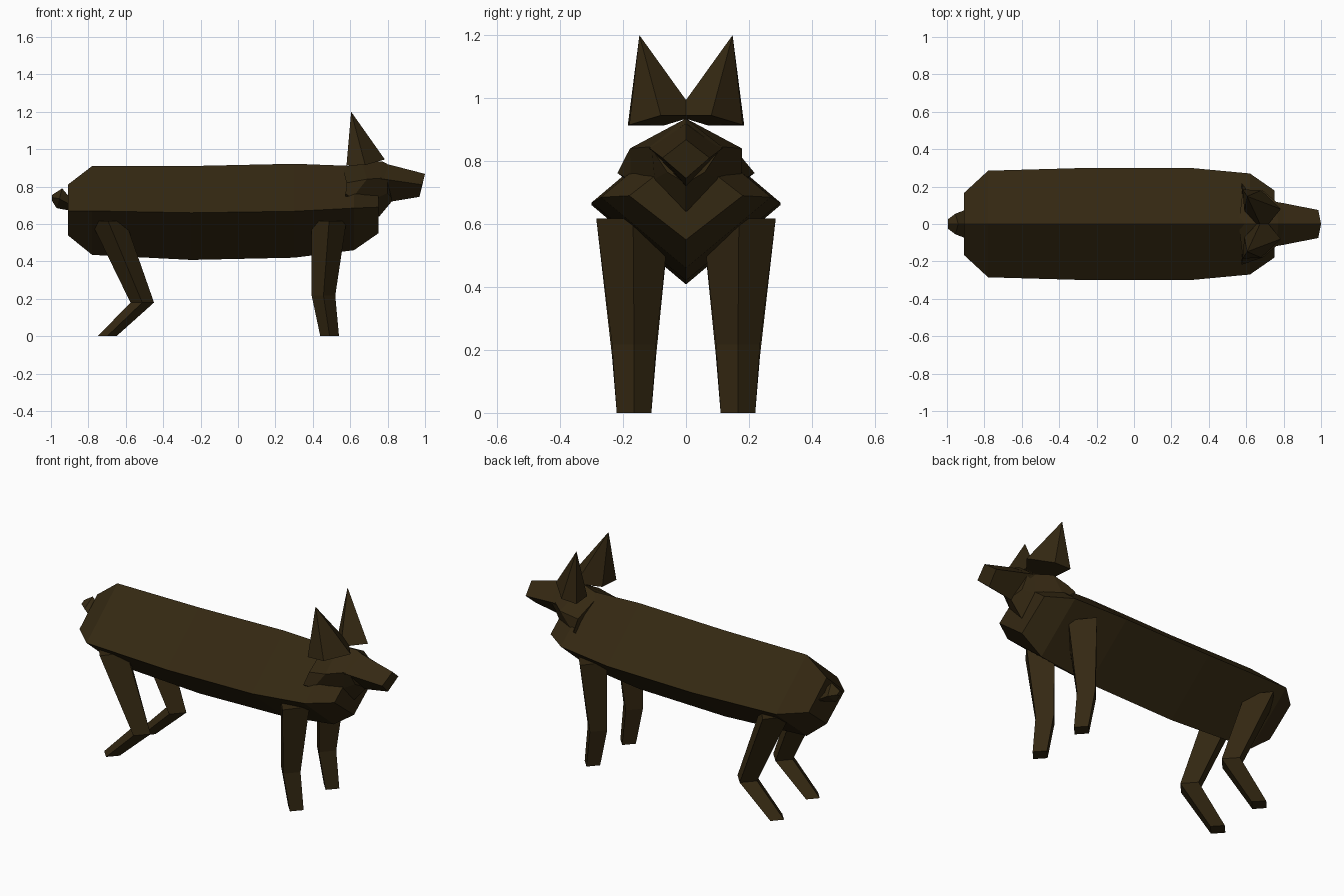
import bpy, bmesh

fur = bpy.data.materials.new("dark brown fur")
fur.diffuse_color = (0.034, 0.021, 0.006, 1)


def make(name, bm):
    bmesh.ops.recalc_face_normals(bm, faces=bm.faces)
    me = bpy.data.meshes.new(name)
    bm.to_mesh(me)
    bm.free()
    me.materials.append(fur)
    ob = bpy.data.objects.new(name, me)
    bpy.context.collection.objects.link(ob)
    return ob


def loft(name, rings):
    """Skin a list of equal-length point rings and cap both ends."""
    bm = bmesh.new()
    vs = [[bm.verts.new(p) for p in r] for r in rings]
    n = len(vs[0])
    for a, b in zip(vs, vs[1:]):
        for i in range(n):
            j = (i + 1) % n
            bm.faces.new((a[i], a[j], b[j], b[i]))
    bm.faces.new(vs[0])
    bm.faces.new(vs[-1])
    return make(name, bm)


def diamond_x(x, w, top, mid, bot, lean=0):
    """Diamond ring across the x axis; lean shifts the top forward."""
    return [(x + lean, 0, top), (x, w, mid), (x - lean, 0, bot), (x, -w, mid)]


def diamond_z(x, y, z, rx, ry):
    return [(x + rx, y, z), (x, y + ry, z), (x - rx, y, z), (x, y - ry, z)]


# body: diamond section along x
loft("body", [diamond_x(*r) for r in [
    (-0.91, 0.165, 0.81, 0.67, 0.54),
    (-0.78, 0.285, 0.91, 0.67, 0.435),
    (-0.25, 0.30, 0.91, 0.66, 0.408),
    (0.30, 0.30, 0.922, 0.668, 0.42),
    (0.62, 0.27, 0.91, 0.685, 0.46),
    (0.75, 0.18, 0.83, 0.69, 0.55)]])

# snout
loft("snout", [diamond_x(*r) for r in [
    (0.66, 0.13, 0.935, 0.84, 0.66),
    (0.78, 0.115, 0.935, 0.84, 0.72, -0.04),
    (0.985, 0.075, 0.868, 0.81, 0.745, 0.015)]])


# head: six-sided rings with flared cheeks
def head_ring(top, upper, lower, bottom):
    flip = lambda p: (p[0], -p[1], p[2])
    return [top, upper, lower, bottom, flip(lower), flip(upper)]


loft("head", [
    head_ring((0.56, 0, 0.90), (0.58, 0.17, 0.82), (0.575, 0.218, 0.762), (0.58, 0, 0.60)),
    head_ring((0.66, 0, 0.935), (0.69, 0.178, 0.84), (0.61, 0.175, 0.738), (0.66, 0, 0.62)),
    head_ring((0.77, 0, 0.935), (0.765, 0.115, 0.845), (0.75, 0.10, 0.743), (0.755, 0, 0.64)),
    head_ring((0.80, 0, 0.92), (0.80, 0.108, 0.838), (0.80, 0.06, 0.765), (0.83, 0, 0.73))])

# tail stub
loft("tail", [diamond_x(*r) for r in [
    (-0.89, 0.08, 0.73, 0.70, 0.67),
    (-0.955, 0.055, 0.79, 0.735, 0.685, 0.015),
    (-0.995, 0.025, 0.755, 0.742, 0.725)]])

for s, side in ((1, "left"), (-1, "right")):
    # ears: leaning pyramids
    bm = bmesh.new()
    base = [bm.verts.new((x, s * y, z)) for x, y, z in [
        (0.58, 0.185, 0.913), (0.68, 0.18, 0.915), (0.785, 0.08, 0.945),
        (0.69, -0.035, 0.945), (0.59, 0.07, 0.913)]]
    tip = bm.verts.new((0.605, s * 0.148, 1.2))
    bm.faces.new(base)
    for i in range(5):
        bm.faces.new((base[i], base[(i + 1) % 5], tip))
    make(side + "_ear", bm)

    # legs: tapered diamond columns
    loft(side + "_front_leg", [
        diamond_z(0.487, s * 0.168, 0.617, 0.093, 0.117),
        diamond_z(0.457, s * 0.165, 0.217, 0.063, 0.07),
        diamond_z(0.49, s * 0.165, 0, 0.05, 0.055)])
    loft(side + "_back_leg", [
        diamond_z(-0.695, s * 0.168, 0.617, 0.093, 0.117),
        diamond_z(-0.512, s * 0.165, 0.18, 0.063, 0.07),
        diamond_z(-0.70, s * 0.165, 0, 0.05, 0.055)])
